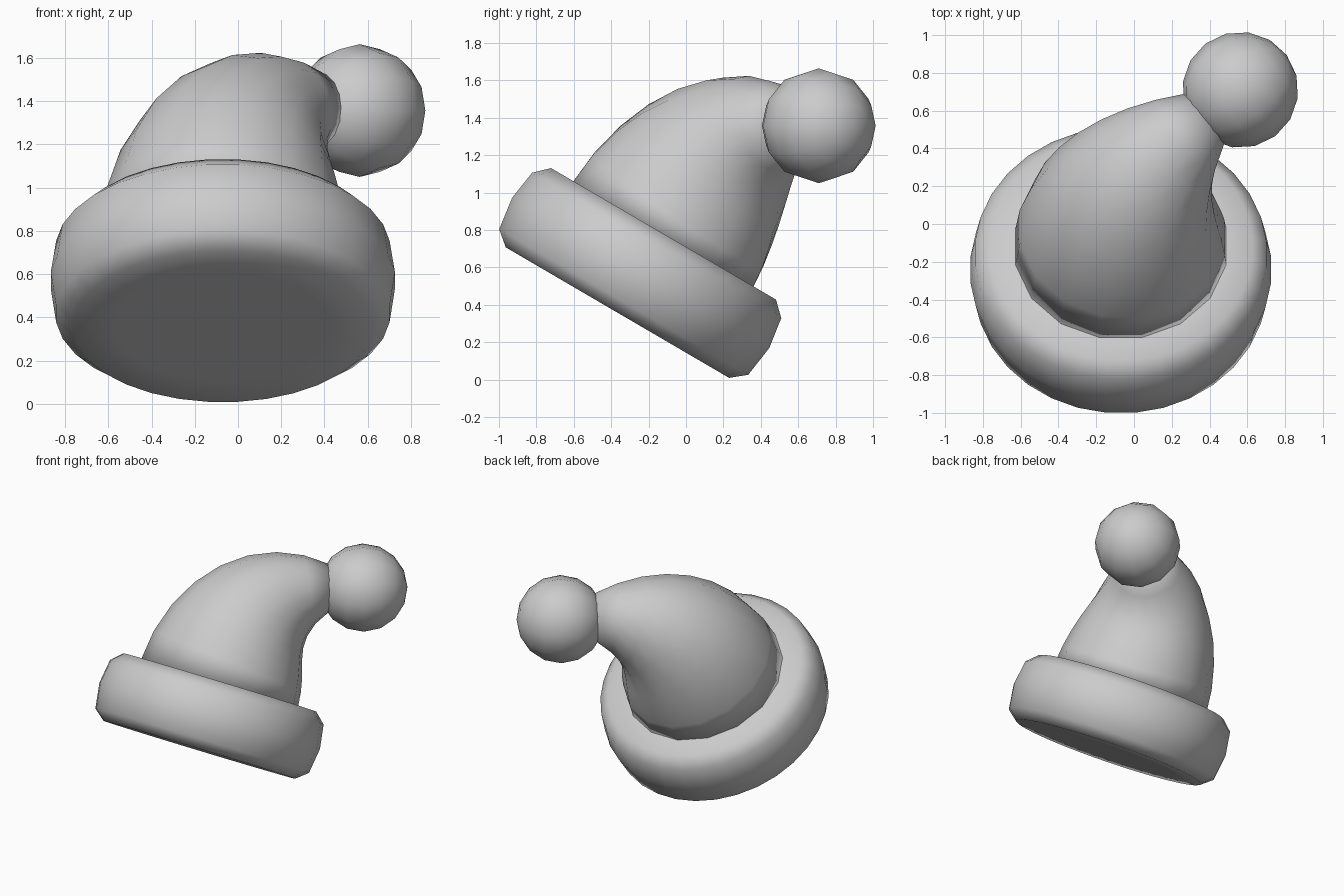
import bpy, bmesh, math
from mathutils import Vector

cube = bpy.data.objects.get("Cube")
if cube:
    bpy.data.objects.remove(cube)

# One plain grey for the whole hat
grey = bpy.data.materials.new("light_grey")
grey.use_nodes = True
colour = (0.6, 0.6, 0.6, 1)
grey.diffuse_color = colour
grey.node_tree.nodes["Principled BSDF"].inputs["Base Color"].default_value = colour

# Tilted frame of the hat: axis points up and back, side stays level
TILT = math.radians(30.3)
axis = Vector((0, math.sin(TILT), math.cos(TILT)))
side = Vector((1, 0, 0))
back = axis.cross(side)
origin = Vector((-0.07, -0.429, 0.251))


def loft(name, rings, sides, caps=True):
    """Skin a list of (centre, direction, radius) rings into a smooth tube."""
    bm = bmesh.new()
    loops = []
    for centre, direction, radius in rings:
        turn = axis.rotation_difference(direction)
        u, v = turn @ side, turn @ back
        loop = []
        for i in range(sides):
            a = math.tau * (i + 0.5) / sides
            loop.append(bm.verts.new(centre + radius * (u * math.cos(a) + v * math.sin(a))))
        loops.append(loop)
    for low, high in zip(loops, loops[1:]):
        for i in range(sides):
            j = (i + 1) % sides
            bm.faces.new((low[i], low[j], high[j], high[i]))
    if caps:
        bm.faces.new(loops[0][::-1])
        bm.faces.new(loops[-1])
    bmesh.ops.recalc_face_normals(bm, faces=bm.faces)
    return finish(name, bm)


def finish(name, bm):
    mesh = bpy.data.meshes.new(name)
    bm.to_mesh(mesh)
    bm.free()
    mesh.materials.append(grey)
    for face in mesh.polygons:
        face.use_smooth = True
    obj = bpy.data.objects.new(name, mesh)
    bpy.context.collection.objects.link(obj)
    return obj


# Rounded brim: profile of (radius, height along the axis)
profile = [(0.5, 0.124), (0.695, 0.124), (0.775, 0.19), (0.8, 0.37),
           (0.775, 0.54), (0.70, 0.612), (0.5, 0.612)]
loft("brim", [(origin + axis * h, axis, r) for r, h in profile], 32)

# Bent cone: a tapering tube along a quadratic curve
start = origin + axis * 0.6
bend = start + axis * 0.69
tip = Vector((0.38, 0.56, 1.365))
RINGS = 8
cone = []
for k in range(RINGS + 1):
    t = k / RINGS
    centre = start * (1 - t) ** 2 + bend * 2 * t * (1 - t) + tip * t * t
    direction = ((bend - start) * (1 - t) + (tip - bend) * t).normalized()
    cone.append((centre, direction, 0.57 - 0.405 * t ** 1.55))
loft("hat_cone", cone, 16)

# Pompom at the tip, its poles in line with the end of the cone
bm = bmesh.new()
bmesh.ops.create_uvsphere(bm, u_segments=12, v_segments=8, radius=0.307)
pompom = finish("pompom", bm)
pompom.location = (0.563, 0.71, 1.357)
pompom.rotation_mode = 'QUATERNION'
pompom.rotation_quaternion = (tip - bend).to_track_quat('Z', 'Y')
